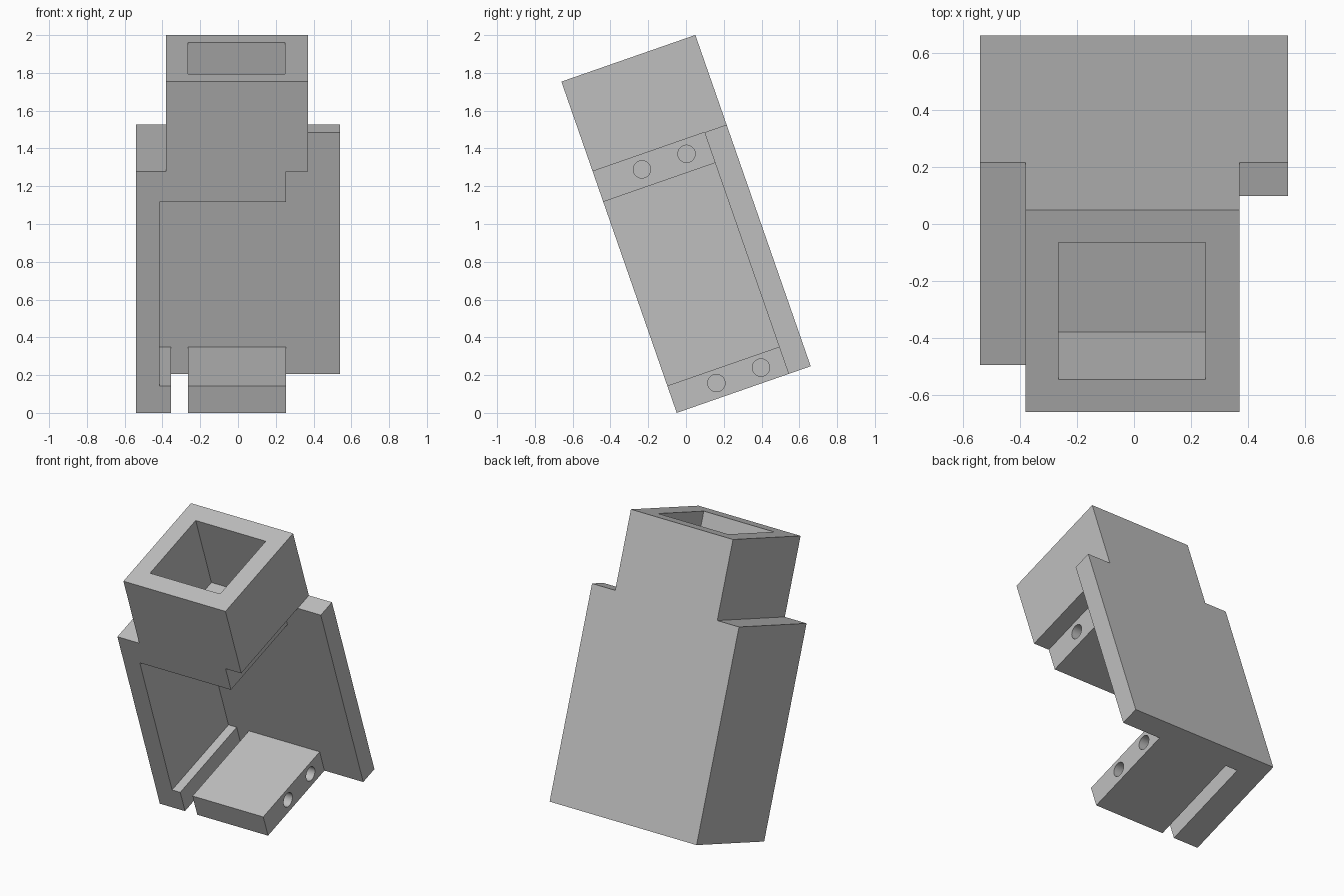
import bpy
import bmesh
import math
from mathutils import Matrix

cube = bpy.data.objects.get("Cube")
if cube:
    bpy.data.objects.remove(cube, do_unlink=True)

TILT = math.radians(19.2)
DEPTH, BACK = 0.751, 0.627          # full depth, front of the back plate
SHOULDER, TOP = 1.354, 1.857        # heights along the leaning axis
SIDE, HEAD_R, HEAD_L = 0.54, -0.38, 0.37
BLOCK_L, SLOT = 0.255, -0.265       # ends of the drilled blocks
FLOOR = 0.152

grey = bpy.data.materials.new("plain_grey")
grey.use_nodes = True
colour = (0.52, 0.52, 0.52, 1)
grey.diffuse_color = colour
grey.node_tree.nodes["Principled BSDF"].inputs["Base Color"].default_value = colour


def add_object(name, bm):
    bmesh.ops.recalc_face_normals(bm, faces=bm.faces)
    mesh = bpy.data.meshes.new(name)
    bm.to_mesh(mesh)
    bm.free()
    mesh.materials.append(grey)
    obj = bpy.data.objects.new(name, mesh)
    bpy.context.collection.objects.link(obj)
    return obj


def extrude_outline(name, outline, y0, y1):
    """Solid from an x/z outline, extruded from y0 to y1."""
    bm = bmesh.new()
    face = bm.faces.new([bm.verts.new((x, y0, z)) for x, z in outline])
    new = bmesh.ops.extrude_face_region(bm, geom=[face])["geom"]
    verts = [v for v in new if isinstance(v, bmesh.types.BMVert)]
    bmesh.ops.translate(bm, verts=verts, vec=(0, y1 - y0, 0))
    return add_object(name, bm)


def box(name, x0, x1, y0, y1, z0, z1):
    return extrude_outline(name, [(x0, z0), (x1, z0), (x1, z1), (x0, z1)], y0, y1)


def combine(target, other, operation):
    mod = target.modifiers.new(operation.title(), "BOOLEAN")
    mod.operation = operation
    mod.solver = "EXACT"
    mod.object = other
    bpy.context.view_layer.objects.active = target
    bpy.ops.object.modifier_apply(modifier=mod.name)
    bpy.data.objects.remove(other, do_unlink=True)


# Back plate with a narrower neck
neck = [(HEAD_L, SHOULDER), (HEAD_L, TOP), (HEAD_R, TOP), (HEAD_R, SHOULDER),
        (-SIDE, SHOULDER)]
housing = extrude_outline(
    "tilted_housing",
    [(-SIDE, 0), (SIDE, 0), (SIDE, SHOULDER)] + neck, BACK, DEPTH)

# Side wall, lower ledge, upper block and head share one front outline
wall_in = -0.415
front = extrude_outline(
    "wall_and_head",
    [(-SIDE, 0), (-0.355, 0), (-0.355, FLOOR), (wall_in, FLOOR),
     (wall_in, 1.183), (BLOCK_L, 1.183), (BLOCK_L, SHOULDER)] + neck, 0, BACK)
combine(housing, front, "UNION")

# Lower block, set apart from the ledge by a slot
combine(housing, box("lower_block", SLOT, BLOCK_L, 0, BACK, 0, FLOOR), "UNION")

# Open socket in the head
combine(housing, box("socket_cutter", SLOT, 0.25, 0.122, 0.629, SHOULDER, TOP + 0.1),
        "DIFFERENCE")

# Pairs of pin holes through the two blocks
for z in (0.08, 1.278):
    for y in (0.25, 0.5):
        bm = bmesh.new()
        x0, x1 = SLOT - 0.02, BLOCK_L + 0.05
        bmesh.ops.create_cone(
            bm, cap_ends=True, segments=32, radius1=0.046, radius2=0.046, depth=x1 - x0,
            matrix=Matrix.Translation(((x0 + x1) / 2, y, z))
            @ Matrix.Rotation(math.pi / 2, 4, "Y"))
        combine(housing, add_object("pin_hole_cutter", bm), "DIFFERENCE")

# Lean the housing and stand it on the ground
housing.rotation_euler.x = TILT
housing.location = (0, -0.049, 0)
bpy.ops.object.select_all(action="DESELECT")
housing.select_set(True)
bpy.context.view_layer.objects.active = housing
bpy.ops.object.shade_smooth_by_angle(angle=math.radians(30))
